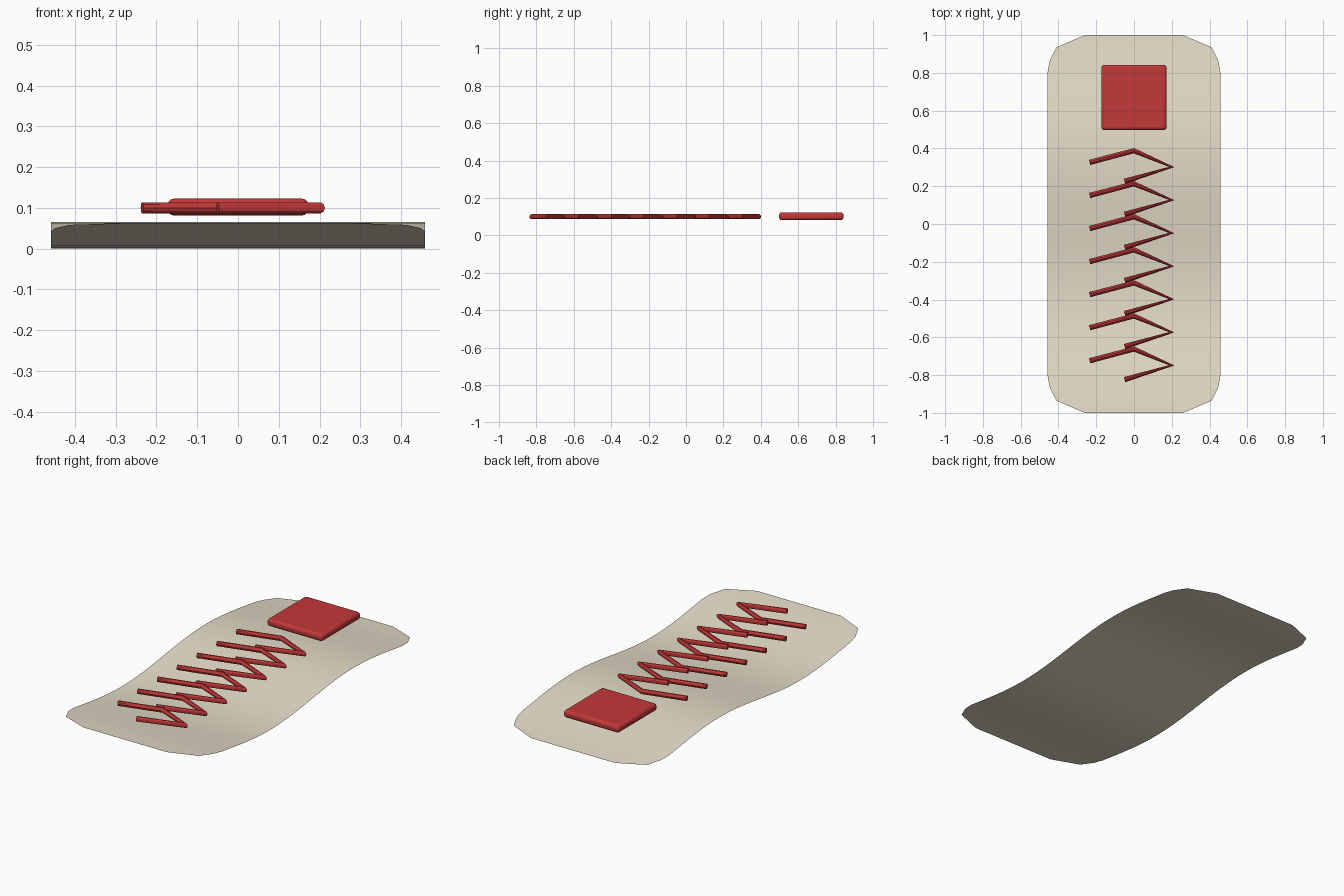
import bpy, math

if "Cube" in bpy.data.objects:
    bpy.data.objects.remove(bpy.data.objects["Cube"])


def material(name, rgb):
    m = bpy.data.materials.new(name)
    m.diffuse_color = (*rgb, 1)
    m.use_nodes = True
    m.node_tree.nodes["Principled BSDF"].inputs["Base Color"].default_value = m.diffuse_color
    return m


paper = material("paper", (0.78, 0.72, 0.58))
ink = material("red_ink", (0.55, 0.04, 0.04))


def link(name, data, mat):
    ob = bpy.data.objects.new(name, data)
    bpy.context.collection.objects.link(ob)
    data.materials.append(mat)
    return ob


def select_only(ob):
    bpy.ops.object.select_all(action='DESELECT')
    ob.select_set(True)
    bpy.context.view_layer.objects.active = ob


# Paper strip: single thin sheet, wavy along y, clipped corners
corner = [(0.80, 0.458), (0.86, 0.448), (0.935, 0.412), (1.0, 0.26)]
n = 24
rows = [(-y, w) for y, w in reversed(corner)]
rows += [(-0.8 + 1.6 * i / n, 0.458) for i in range(1, n)]
rows += corner
cols = 8
verts = [(w * (2 * j / cols - 1), y, 0.033 + 0.033 * math.sin(4.3 * y))
         for y, w in rows for j in range(cols + 1)]
faces = []
for i in range(len(rows) - 1):
    for j in range(cols):
        a = i * (cols + 1) + j
        faces.append((a, a + 1, a + cols + 2, a + cols + 1))
me = bpy.data.meshes.new("paper_strip")
me.from_pydata(verts, [], faces)
sheet = link("paper_strip", me, paper)
select_only(sheet)
bpy.ops.object.shade_smooth()

# Square seal with rounded edges
bpy.ops.mesh.primitive_cube_add(size=1, location=(0, 0.67, 0.102))
seal = bpy.context.object
seal.name = "square_seal"
seal.scale = (0.345, 0.345, 0.041)
bpy.ops.object.transform_apply(location=False, rotation=False, scale=True)
seal.data.materials.append(ink)
bev = seal.modifiers.new("round", 'BEVEL')
bev.width = 0.015
bev.segments = 3
bpy.ops.object.shade_smooth_by_angle()

# Seven repeated zigzag brush strokes
path = [(-0.235, 0.326), (0.0, 0.388), (0.199, 0.302), (-0.05, 0.226)]
for k in range(7):
    cu = bpy.data.curves.new("brush_stroke", 'CURVE')
    cu.dimensions = '3D'
    cu.bevel_depth = 0.014
    cu.bevel_resolution = 3
    cu.use_fill_caps = True
    sp = cu.splines.new('POLY')
    sp.points.add(len(path) - 1)
    for p, (x, y) in zip(sp.points, path):
        p.co = (x, y - 0.175 * k, 0.1, 1)
    stroke = link("brush_stroke_%d" % (k + 1), cu, ink)
    select_only(stroke)
    bpy.ops.object.convert(target='MESH')
    bpy.ops.object.shade_smooth_by_angle()
